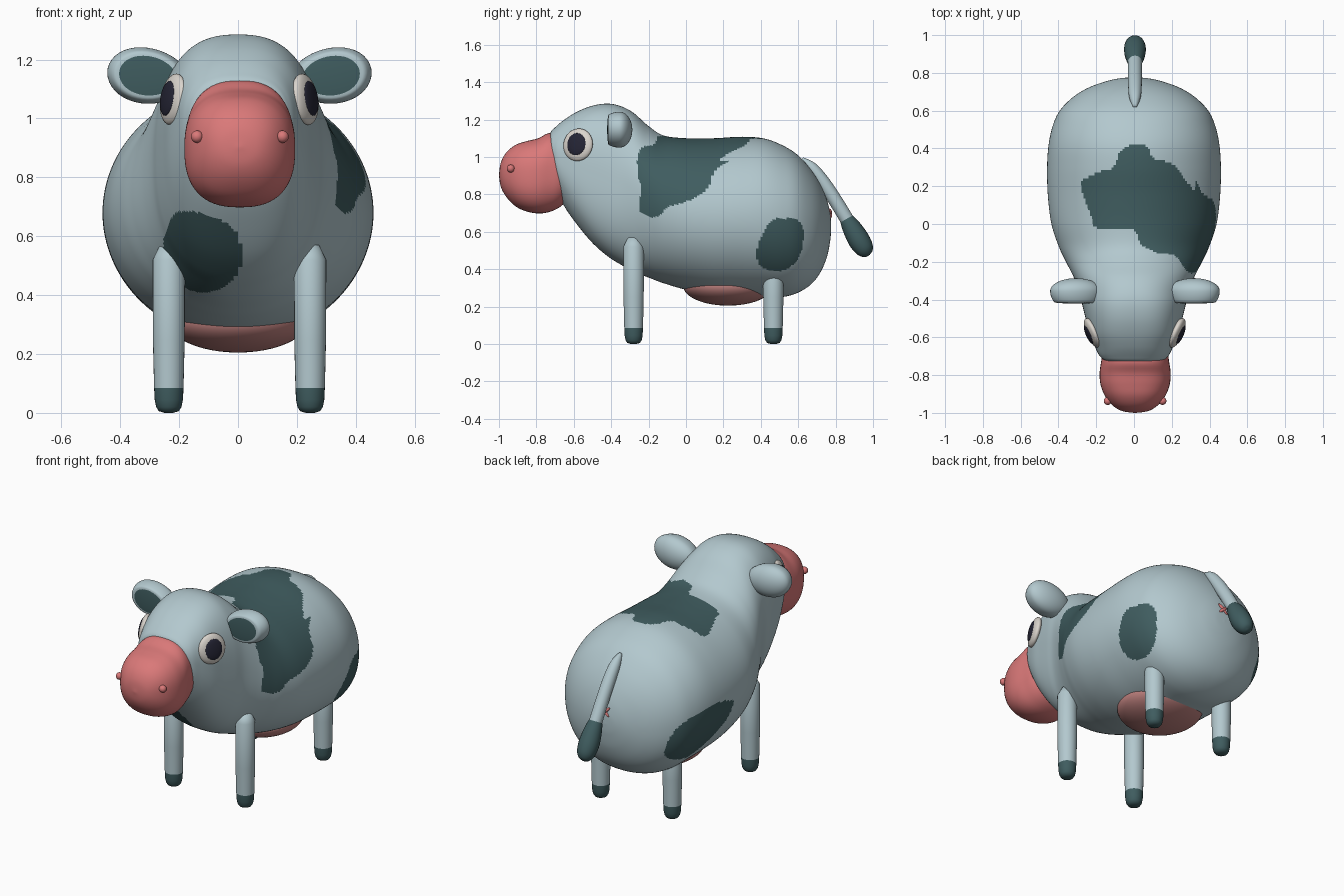
import bpy, bmesh, math
from mathutils import Vector, Matrix

if "Cube" in bpy.data.objects:
    bpy.data.objects.remove(bpy.data.objects["Cube"])

def material(name, rgb):
    m = bpy.data.materials.new(name)
    m.diffuse_color = (*rgb, 1)
    m.use_nodes = True
    m.node_tree.nodes["Principled BSDF"].inputs["Base Color"].default_value = m.diffuse_color
    return m

HIDE = material("pale_blue_hide", (0.45, 0.58, 0.62))
DARK = material("dark_teal", (0.05, 0.108, 0.115))
PINK = material("pink", (0.70, 0.19, 0.19))
UDDER = material("dull_pink", (0.52, 0.22, 0.21))
WHITE = material("eye_white", (0.70, 0.66, 0.61))
PUPIL = material("pupil", (0.018, 0.018, 0.035))

def catmull(pts, per, closed=False):
    """Smooth a list of tuples, adding points between the given ones."""
    n, out = len(pts), []
    pick = (lambda i: pts[i % n]) if closed else (lambda i: pts[min(max(i, 0), n - 1)])
    for i in range(n if closed else n - 1):
        for k in range(per):
            t = k / per
            out.append(tuple(
                0.5 * (2 * b + (c - a) * t + (2 * a - 5 * b + 4 * c - d) * t * t
                       + (3 * b - a - 3 * c + d) * t ** 3)
                for a, b, c, d in zip(pick(i - 1), pick(i), pick(i + 1), pick(i + 2))))
    if not closed:
        out.append(tuple(pts[-1]))
    return out

def finish(name, bm, mats, rule=None):
    bmesh.ops.recalc_face_normals(bm, faces=bm.faces)
    for f in bm.faces:
        f.smooth = True
        if rule:
            f.material_index = rule(f.calc_center_median())
    me = bpy.data.meshes.new(name)
    bm.to_mesh(me)
    bm.free()
    for m in mats:
        me.materials.append(m)
    ob = bpy.data.objects.new(name, me)
    bpy.context.collection.objects.link(ob)
    return ob

def skin(name, rings, mats, rule=None):
    """Join rings of equal point count into a closed skin."""
    bm = bmesh.new()
    vs = [[bm.verts.new(p) for p in r] for r in rings]
    n = len(rings[0])
    for a, b in zip(vs, vs[1:]):
        for i in range(n):
            j = (i + 1) % n
            bm.faces.new((a[i], a[j], b[j], b[i]))
    bm.faces.new(vs[0])
    bm.faces.new(vs[-1])
    return finish(name, bm, mats, rule)

def section(y, zb, zt, w, n, count, x0=0.0):
    """Superellipse slice standing across the y axis."""
    h, w, zc = max((zt - zb) / 2, 0.003), max(w, 0.003), (zt + zb) / 2
    pts = []
    for i in range(count):
        a = 2 * math.pi * i / count
        c, s = math.cos(a), math.sin(a)
        pts.append((x0 + w * math.copysign(abs(c) ** (2 / n), c), y,
                    zc + h * math.copysign(abs(s) ** (2 / n), s)))
    return pts

def ellipsoid(name, loc, radii, mats, rot=None, u=32, v=20):
    bm = bmesh.new()
    m = Matrix.Translation(loc) @ (rot or Matrix()) @ Matrix.Diagonal((*radii, 1))
    bmesh.ops.create_uvsphere(bm, u_segments=u, v_segments=v, radius=1, matrix=m)
    return finish(name, bm, mats)

def inside(p, poly):
    x, y, hit = p[0], p[1], False
    for (x1, y1), (x2, y2) in zip(poly, poly[1:] + poly[:1]):
        if (y1 > y) != (y2 > y) and x < (x2 - x1) * (y - y1) / (y2 - y1) + x1:
            hit = not hit
    return hit

# Hide patches: outlines seen along one axis each
saddle_top = [(-.28, .21), (-.2, .27), (-.11, .3), (-.07, .39), (0, .42), (.07, .41),
              (.1, .35), (.2, .32), (.28, .22), (.33, .17), (.45, .1), (.45, -.25),
              (.3, -.26), (.22, -.17), (.12, -.15), (.04, -.11), (0, -.03), (-.1, -.02),
              (-.2, -.02), (-.23, .05)]
saddle_side = [(-.2, 1.08), (-.26, .93), (-.24, .84), (-.25, .72), (-.2, .68), (-.14, .685),
               (-.1, .73), (0, .76), (.08, .8), (.13, .86), (.16, .93), (.26, 1.0), (.3, 1.1)]
rump_right = [(.38, .45), (.385, .53), (.42, .6), (.44, .645), (.49, .67), (.59, .665),
              (.625, .62), (.62, .51), (.58, .43), (.5, .39), (.42, .405)]
rump_left = [(.2, .65), (.25, .69), (.36, .71), (.5, .70), (.6, .66), (.65, .58),
             (.655, .48), (.6, .43), (.48, .41), (.35, .48), (.25, .56)]
chest = [(-.25, .6), (-.22, .67), (-.17, .685), (-.1, .67), (-.02, .63), (.01, .57),
         (.01, .5), (-.03, .44), (-.1, .41), (-.17, .42), (-.22, .47), (-.25, .53)]
saddle_top, saddle_side, rump_right, rump_left, chest = [
    catmull(p, 5, True) for p in (saddle_top, saddle_side, rump_right, rump_left, chest)]

def patch(c):
    side = (c.y, c.z)
    if c.z > 0.98:
        return int(inside((c.x, c.y), saddle_top))
    if c.y < -0.2 and inside((c.x, c.z), chest):
        return 1
    if c.x > 0:
        return int(inside(side, saddle_side) or inside(side, rump_right))
    return int(inside(side, rump_left))

# Body and head: (y, bottom, top, half width, squareness)
body = [(-.735, 1.03, 1.09, .04, 2.2), (-.725, .93, 1.13, .14, 2.3), (-.70, .84, 1.158, .18, 2.4),
        (-.65, .735, 1.20, .207, 2.5), (-.58, .635, 1.243, .235, 2.6), (-.5, .54, 1.274, .256, 2.6),
        (-.42, .47, 1.285, .276, 2.5), (-.35, .425, 1.272, .292, 2.35), (-.28, .388, 1.235, .32, 2.2),
        (-.2, .355, 1.165, .36, 2.05), (-.12, .325, 1.115, .398, 2), (0, .29, 1.10, .437, 2),
        (.15, .26, 1.10, .456, 2), (.3, .25, 1.108, .46, 2), (.42, .25, 1.098, .452, 2.05),
        (.52, .252, 1.06, .43, 2.1), (.6, .275, 1.008, .393, 2.15), (.67, .32, .93, .325, 2.15),
        (.72, .385, .85, .245, 2.1), (.755, .47, .765, .15, 2), (.772, .56, .69, .07, 2),
        (.776, .62, .63, .005, 2)]
skin("body", [section(*s, 240) for s in catmull(body, 10)], [HIDE, DARK], patch)

# Muzzle and nostrils
muzzle = [(-1, .9, .905, .004, 2), (-.99, .84, .97, .07, 2.1), (-.96, .785, 1.025, .12, 2.3),
          (-.91, .735, 1.065, .16, 2.4), (-.85, .708, 1.085, .183, 2.5), (-.79, .698, 1.1, .188, 2.5),
          (-.73, .706, 1.128, .18, 2.5), (-.67, .735, 1.11, .168, 2.4), (-.6, .8, 1.05, .13, 2.2)]
skin("muzzle", [section(*s, 64, .006) for s in catmull(muzzle, 5)], [PINK])

# Udder
ellipsoid("udder", (0, .225, .31), (.235, .24, .105), [UDDER], u=48, v=24)

def leg(name, x, y, top):
    prof = [(0, .015), (.006, .034), (.02, .043), (.045, .048), (.085, .05),
            (.0851, .05), (.25, .054), (top - .05, .055), (top, .03)]
    rings = [[(x + r * math.cos(k * math.pi / 14), y + r * math.sin(k * math.pi / 14), z)
              for k in range(28)] for z, r in prof]
    skin(name, rings, [HIDE, DARK], lambda c: int(c.z < .085))

def ear(name, s):
    # Flat front face; its inner rings are the dark lining
    bm = bmesh.new()
    bmesh.ops.create_uvsphere(bm, u_segments=40, v_segments=28, radius=1,
                              matrix=Matrix.Rotation(math.pi / 2, 4, 'X'))
    for f in bm.faces:
        c = f.calc_center_median()
        f.material_index = int(c.y < 0 and math.hypot(c.x, c.z) < .68)
    for v in bm.verts:
        x, y, z = v.co
        if y < -.55:
            y = -.55 - .12 * (y + .55) * -1
        v.co = (.005 + s * (.312 + .137 * x), -.355 + .068 * y if y > 0 else -.355 + .11 * y,
                1.145 + .095 * z * (1 + .08 * x) + .01 * x)
    finish(name, bm, [HIDE, DARK])

# Mirrored parts
for s, side in ((-1, "left"), (1, "right")):
    leg("front_leg_" + side, .005 + s * .24, -.28, .57)
    leg("hind_leg_" + side, .005 + s * .24, .467, .5)
    ear("ear_" + side, s)
    ellipsoid("nostril_" + side, (.006 + s * .145, -.937, .938), (.021,) * 3, [PINK], u=16, v=10)
    nrm = Vector((s * .9, -.4, .15)).normalized()
    rot = nrm.to_track_quat('Z', 'Y').to_matrix().to_4x4()
    eye = Vector((.004 + s * .224, -.577, 1.065))
    ellipsoid("eye_" + side, eye, (.085, .088, .03), [WHITE], rot)
    ellipsoid("pupil_" + side, eye + nrm * .021, (.054, .06, .013), [PUPIL], rot)

def tube(name, path, mat, count=24):
    """Round tube in the x = const plane: (y, z, radius)."""
    pts, rings = catmull(path, 4), []
    for i, (y, z, r) in enumerate(pts):
        a, b = pts[max(i - 1, 0)], pts[min(i + 1, len(pts) - 1)]
        d = Vector((0, b[0] - a[0], b[1] - a[1])).normalized()
        up = Vector((0, -d.z, d.y))
        rings.append([Vector((.005, y, z)) + max(r, .003) * (
            Vector((1, 0, 0)) * math.cos(k * 2 * math.pi / count)
            + up * math.sin(k * 2 * math.pi / count)) for k in range(count)])
    skin(name, rings, [mat])

# Tail with tuft
tube("tail", [(.62, .99, .01), (.67, .945, .03), (.73, .87, .036), (.80, .765, .037),
              (.87, .65, .037)], HIDE)
tube("tail_tuft", [(.853, .677, .03), (.862, .662, .04), (.89, .615, .052), (.925, .555, .058),
                   (.955, .508, .05), (.973, .482, .03), (.979, .474, .005)], DARK)

# Small cross under the tail
for s in (-1, 1):
    ellipsoid("rear_cross_" + ("a" if s < 0 else "b"), (.005, .768, .695), (.042, .014, .010),
              [PINK], Matrix.Rotation(s * math.radians(42), 4, 'Y'), 16, 10)
